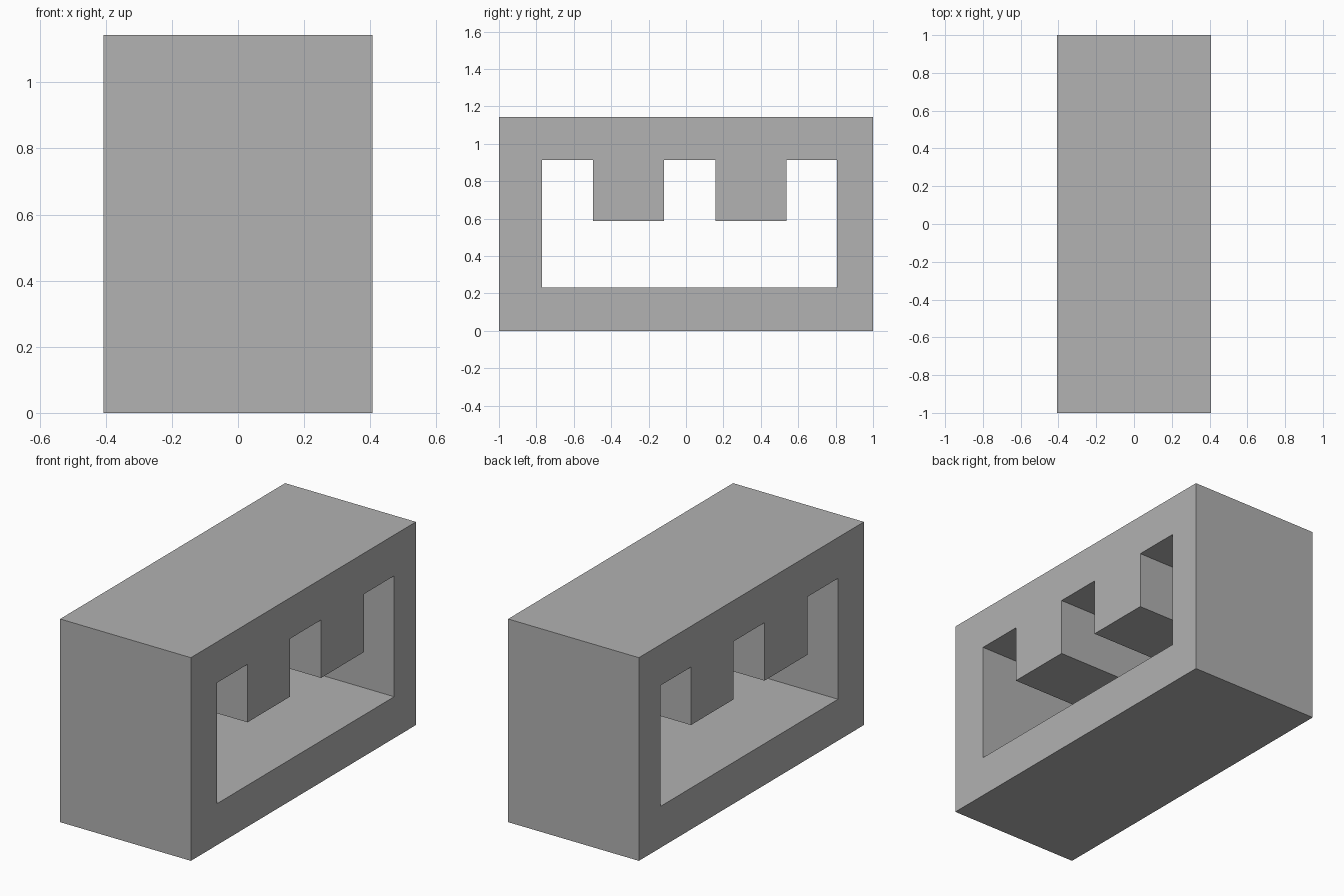
import bpy
import bmesh

default = bpy.data.objects.get("Cube")
if default:
    bpy.data.objects.remove(default, do_unlink=True)

HALF_WIDTH, HALF_LENGTH, HEIGHT = 0.407, 1.0, 1.143
FLOOR, TOOTH_TIP, CEILING = 0.233, 0.587, 0.913
START, END = -0.77, 0.807
TEETH = [(-0.497, -0.117), (0.157, 0.537)]

# Side profile: outer rectangle and toothed opening, as (y, z)
outer = [(-HALF_LENGTH, 0), (HALF_LENGTH, 0),
         (HALF_LENGTH, HEIGHT), (-HALF_LENGTH, HEIGHT)]
opening = [(END, FLOOR), (START, FLOOR), (START, CEILING)]
for near, far in TEETH:
    opening += [(near, CEILING), (near, TOOTH_TIP),
                (far, TOOTH_TIP), (far, CEILING)]
opening.append((END, CEILING))


def add_loop(bm, points):
    verts = [bm.verts.new((-HALF_WIDTH, y, z)) for y, z in points]
    return [bm.edges.new((v, verts[(i + 1) % len(verts)]))
            for i, v in enumerate(verts)]


# Fill between the two loops and extrude across the width
bm = bmesh.new()
edges = add_loop(bm, outer) + add_loop(bm, opening)
bmesh.ops.triangle_fill(bm, edges=edges, use_beauty=True, normal=(-1, 0, 0))
result = bmesh.ops.extrude_face_region(bm, geom=bm.faces[:], use_keep_orig=True)
moved = [g for g in result["geom"] if isinstance(g, bmesh.types.BMVert)]
bmesh.ops.translate(bm, verts=moved, vec=(2 * HALF_WIDTH, 0, 0))
bmesh.ops.recalc_face_normals(bm, faces=bm.faces[:])

mesh = bpy.data.meshes.new("toothed_frame")
bm.to_mesh(mesh)
bm.free()
frame = bpy.data.objects.new("toothed_frame", mesh)
bpy.context.collection.objects.link(frame)

# Plain grey material
grey = bpy.data.materials.new("light_grey")
grey.use_nodes = True
colour = (0.445, 0.445, 0.445, 1)
grey.diffuse_color = colour
grey.node_tree.nodes["Principled BSDF"].inputs["Base Color"].default_value = colour
mesh.materials.append(grey)
